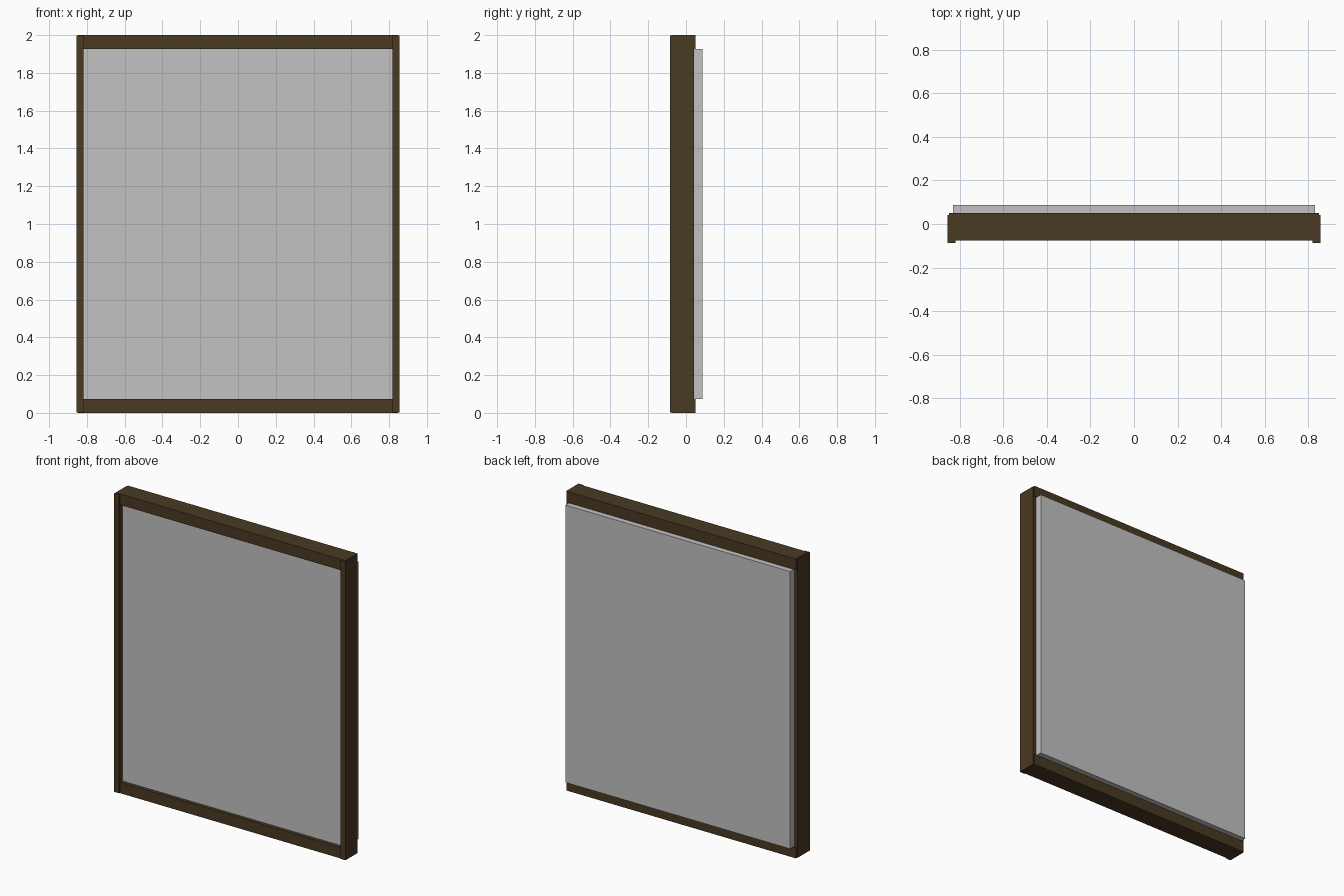
import bpy

if "Cube" in bpy.data.objects:
    bpy.data.objects.remove(bpy.data.objects["Cube"])


def material(name, rgb):
    m = bpy.data.materials.new(name)
    m.diffuse_color = (*rgb, 1.0)
    m.use_nodes = True
    m.node_tree.nodes["Principled BSDF"].inputs["Base Color"].default_value = m.diffuse_color
    return m


wood = material("dark brown wood", (0.067, 0.041, 0.016))
grey = material("light grey", (0.54, 0.54, 0.54))


def box(name, lo, hi, mat):
    """Axis-aligned box between two corners."""
    bpy.ops.mesh.primitive_cube_add(size=1)
    o = bpy.context.object
    o.name = name
    o.location = [(a + b) / 2 for a, b in zip(lo, hi)]
    o.scale = [b - a for a, b in zip(lo, hi)]
    bpy.ops.object.transform_apply(location=True, rotation=False, scale=True)
    o.data.materials.append(mat)
    return o


# upright side stiles, slightly proud at the front
for side, x0, x1 in (("left", -0.855, -0.818), ("right", 0.818, 0.855)):
    box(side + "_stile", (x0, -0.086, 0.003), (x1, 0.042, 1.998), wood)

# top and bottom rails, slightly proud at the back
for side, z0, z1 in (("bottom", 0.0, 0.073), ("top", 1.927, 2.0)):
    box(side + "_rail", (-0.848, -0.076, z0), (0.848, 0.05, z1), wood)

# panel, recessed at the front and standing out at the back
box("panel", (-0.83, -0.052, 0.073), (0.83, 0.087, 1.927), grey)
